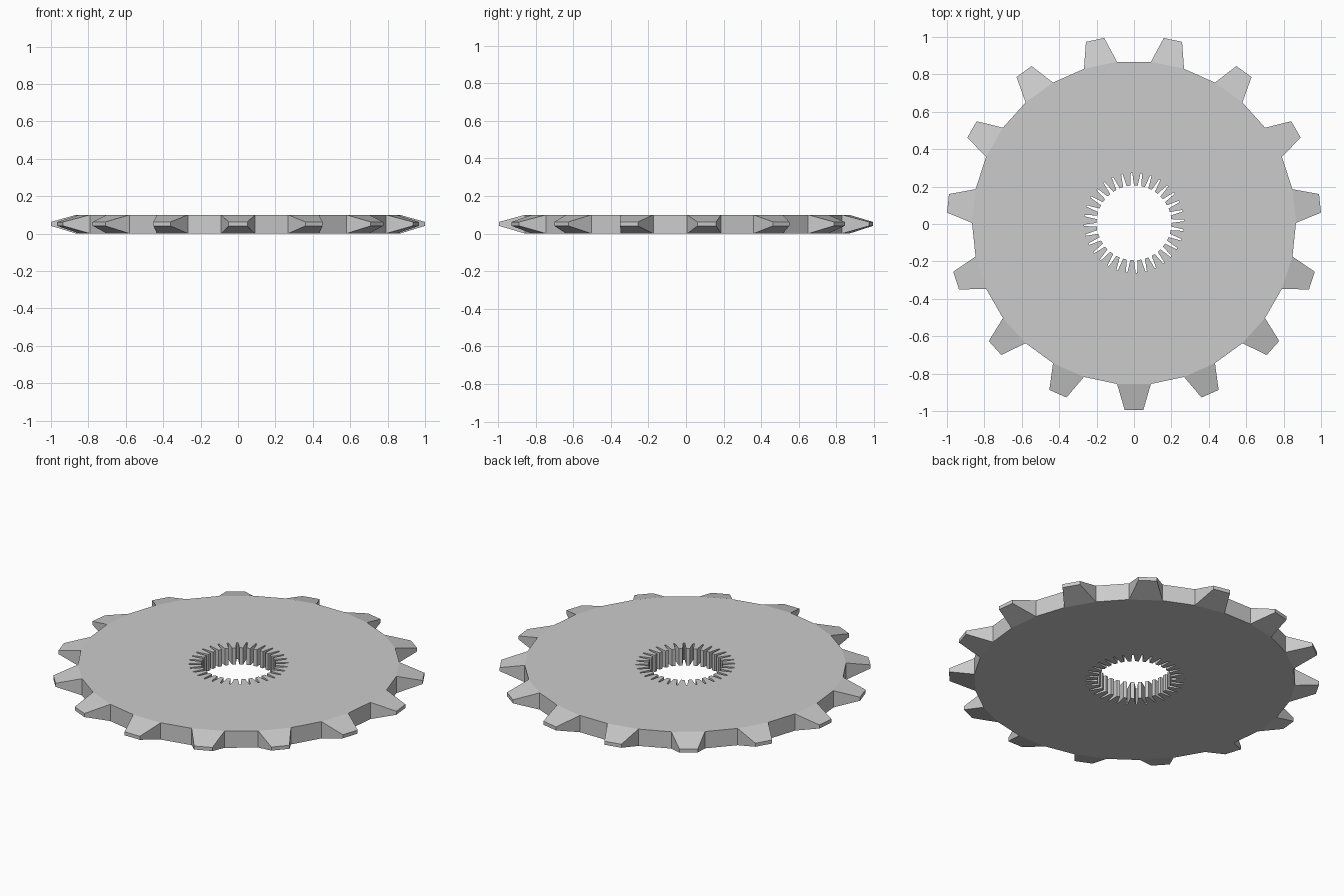
import bpy, bmesh
from math import cos, sin, radians

if "Cube" in bpy.data.objects:
    bpy.data.objects.remove(bpy.data.objects["Cube"])

CY, H = 0.006, 0.1            # small centring offset, plate thickness
N_OUT, R_OUT = 30, 0.866      # rim polygon: every second side carries a tooth
N_IN, R_IN = 64, 0.2          # bore polygon: every second side carries a notch

bm = bmesh.new()


def polar(r, deg, side, z):
    """Point at radius r along an angle, shifted sideways along the tangent."""
    a = radians(deg)
    return bm.verts.new((r * cos(a) - side * sin(a),
                         r * sin(a) + side * cos(a) + CY, z))


def outline(zs, points):
    return [[polar(r, d, s, z) for r, d, s in points] for z in zs]


# rim and bore outlines at the bottom and top of the plate
rim_pts = [(R_OUT, -96 + i * 360 / N_OUT, 0) for i in range(N_OUT)]
bore_pts = []
step = 360 / N_IN
for i in range(0, N_IN, 2):
    mid = 90 + step * (i + 0.5)
    bore_pts += [(R_IN, mid - step / 2, 0), (0.268, mid, -0.004),
                 (0.268, mid, 0.004), (R_IN, mid + step / 2, 0)]
rim = outline((0, H), rim_pts)
bore = outline((0, H), bore_pts)

# splined bore walls
n = len(bore_pts)
for i in range(n):
    j = (i + 1) % n
    bm.faces.new((bore[0][j], bore[0][i], bore[1][i], bore[1][j]))

# rim walls, alternating flat gaps and tapered teeth
for i in range(N_OUT):
    j = (i + 1) % N_OUT
    root = [rim[0][i], rim[0][j], rim[1][j], rim[1][i]]
    if i % 2:
        bm.faces.new(root)
        continue
    mid = -90 + i * 360 / N_OUT
    tip = [polar(1.0, mid, s, z) for s, z in
           ((-0.05, 0.041), (0.05, 0.041), (0.05, 0.062), (-0.05, 0.062))]
    bm.faces.new(tip)
    for k in range(4):
        m = (k + 1) % 4
        bm.faces.new((root[k], root[m], tip[m], tip[k]))

# flat top and bottom faces between rim and bore
for level, nz in ((0, -1), (1, 1)):
    edges = []
    for loop in (rim[level], bore[level]):
        for a, b in zip(loop, loop[1:] + loop[:1]):
            edges.append(bm.edges.get((a, b)) or bm.edges.new((a, b)))
    bmesh.ops.triangle_fill(bm, edges=edges, use_beauty=True,
                            use_dissolve=False, normal=(0, 0, nz))
bmesh.ops.recalc_face_normals(bm, faces=bm.faces)

mesh = bpy.data.meshes.new("sprocket")
bm.to_mesh(mesh)
bm.free()
bpy.context.collection.objects.link(bpy.data.objects.new("sprocket", mesh))
